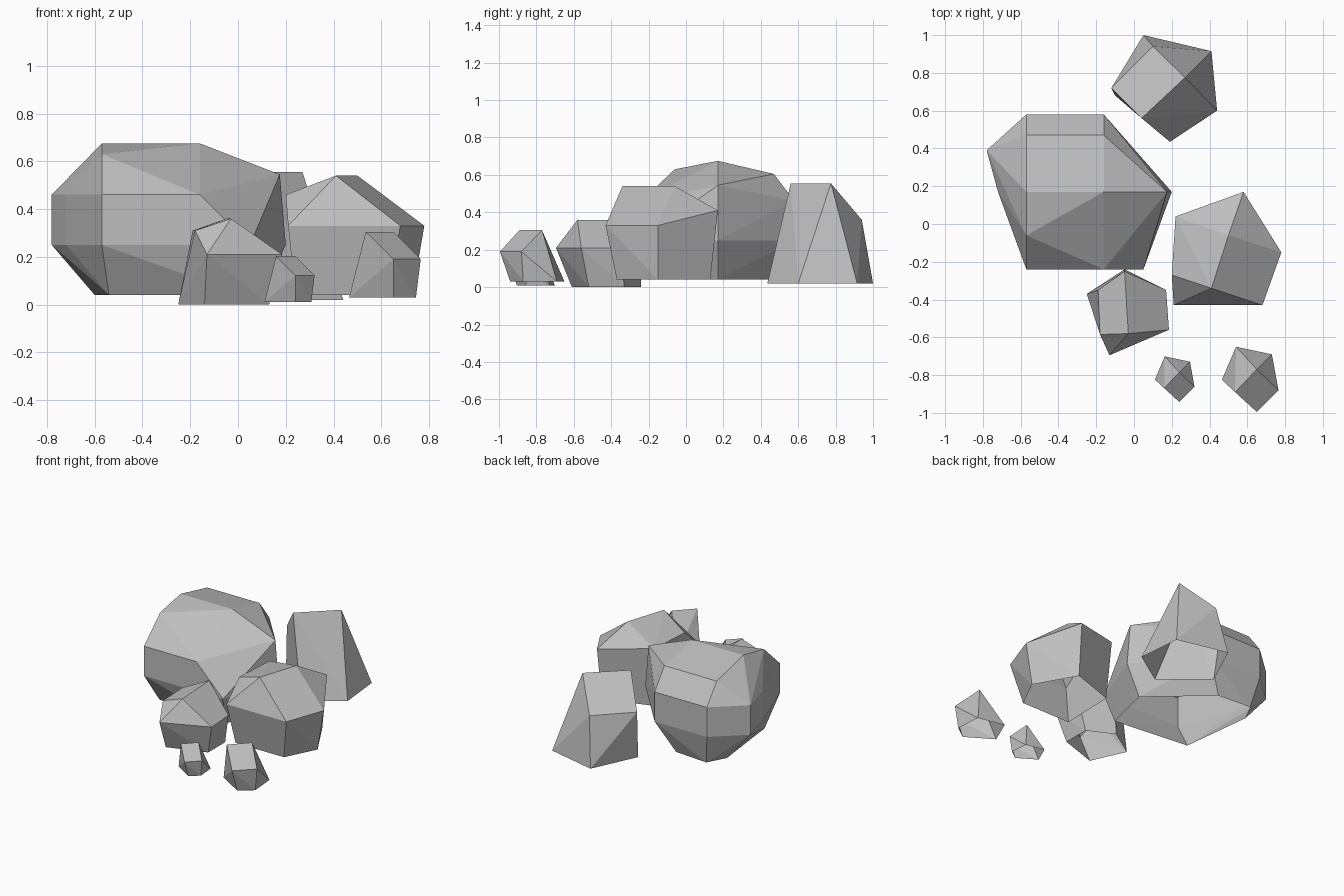
import bpy
import bmesh
import math

default_cube = bpy.data.objects.get("Cube")
if default_cube:
    bpy.data.objects.remove(default_cube, do_unlink=True)

# One plain stone colour for every rock
stone = bpy.data.materials.new("stone_grey")
stone.use_nodes = True
grey = (.52, .52, .52, 1)
stone.diffuse_color = grey
stone.node_tree.nodes["Principled BSDF"].inputs["Base Color"].default_value = grey


def ring(height, *corners):
    """Corner points of a rock that share one height."""
    return [(x, y, height) for x, y in corners]


def build_rock(name, *rings, location=(0, 0, 0), scale=1):
    """Wrap stacked rings of corners in a faceted shell, open underneath."""
    bm = bmesh.new()
    for points in rings:
        for point in points:
            bm.verts.new(point)
    hull = bmesh.ops.convex_hull(bm, input=bm.verts)
    loose = {v for v in hull["geom_interior"] + hull["geom_unused"]
             if isinstance(v, bmesh.types.BMVert)}
    bmesh.ops.delete(bm, geom=list(loose), context="VERTS")
    # Merge nearly coplanar triangles into broad chiselled facets
    bmesh.ops.dissolve_limit(bm, angle_limit=math.radians(2),
                             verts=bm.verts, edges=bm.edges)
    bmesh.ops.recalc_face_normals(bm, faces=bm.faces)
    # Open the underside where the rock meets the ground
    underside = [f for f in bm.faces if f.normal.z < -.99]
    bmesh.ops.delete(bm, geom=underside, context="FACES")
    mesh = bpy.data.meshes.new(name)
    bm.to_mesh(mesh)
    bm.free()
    mesh.materials.append(stone)
    rock = bpy.data.objects.new(name, mesh)
    rock.location = location
    rock.scale = (scale, scale, scale)
    bpy.context.collection.objects.link(rock)
    return rock


# Large boulder: a vertical belt between a domed top and a tapered base
belt = [(-.57, -.24), (-.72, .17), (-.78, .39), (-.57, .58), (-.16, .58)]
build_rock(
    "large_boulder",
    ring(.04, (-.54, -.11), (-.6, .4), (-.53, .53), (-.28, .51),
         (.1, .17), (.02, -.17)),
    ring(.25, *belt, (.2, .17), (.05, -.24)),
    ring(.46, *belt, (-.16, -.24)),
    ring(.545, (.175, .17)),
    ring(.605, (-.57, .47), (-.16, .47)),
    ring(.63, (-.57, -.06)),
    ring(.675, (-.57, .17), (-.16, .17)),
)

# Medium boulder: a ridge running back from the front
build_rock(
    "medium_boulder",
    ring(.04, (.24, -.37), (.62, -.37), (.73, -.15), (.57, .13), (.25, .02)),
    ring(.33, (.21, -.43), (.68, -.43), (.78, -.15)),
    ring(.41, (.58, .17)),
    ring(.46, (.2, -.27), (.22, .04)),
    ring(.54, (.41, -.34), (.5, -.06)),
)

# Tall rock: a wedge with a sharp top edge
build_rock(
    "tall_rock",
    ring(.02, (.19, .435), (.44, .6), (.41, .915), (.05, 1), (-.1, .68)),
    ring(.36, (-.12, .72), (.1, .94)),
    ring(.555, (.04, .56), (.27, .775)),
)

# Small boulder in front of the large one
build_rock(
    "small_boulder",
    ring(0, (-.25, -.37), (-.14, -.61), (.13, -.52), (.13, -.33), (-.05, -.24)),
    ring(.21, (-.13, -.695), (.185, -.56), (.17, -.35)),
    ring(.31, (-.18, -.585), (-.19, -.35)),
    ring(.36, (-.03, -.58), (-.05, -.25)),
)

# Two pebbles of the same shape in different sizes
pebble = [
    ring(0, (-.185, -.055), (-.11, .12), (.08, .08), (.095, -.1), (0, -.17)),
    ring(.16, (0, -.225), (.115, -.11)),
    ring(.275, (-.115, -.12), (0, 0)),
]
build_rock("large_pebble", *pebble, location=(.65, -.77, .03))
build_rock("small_pebble", *pebble, location=(.24, -.785, .01), scale=.7)
